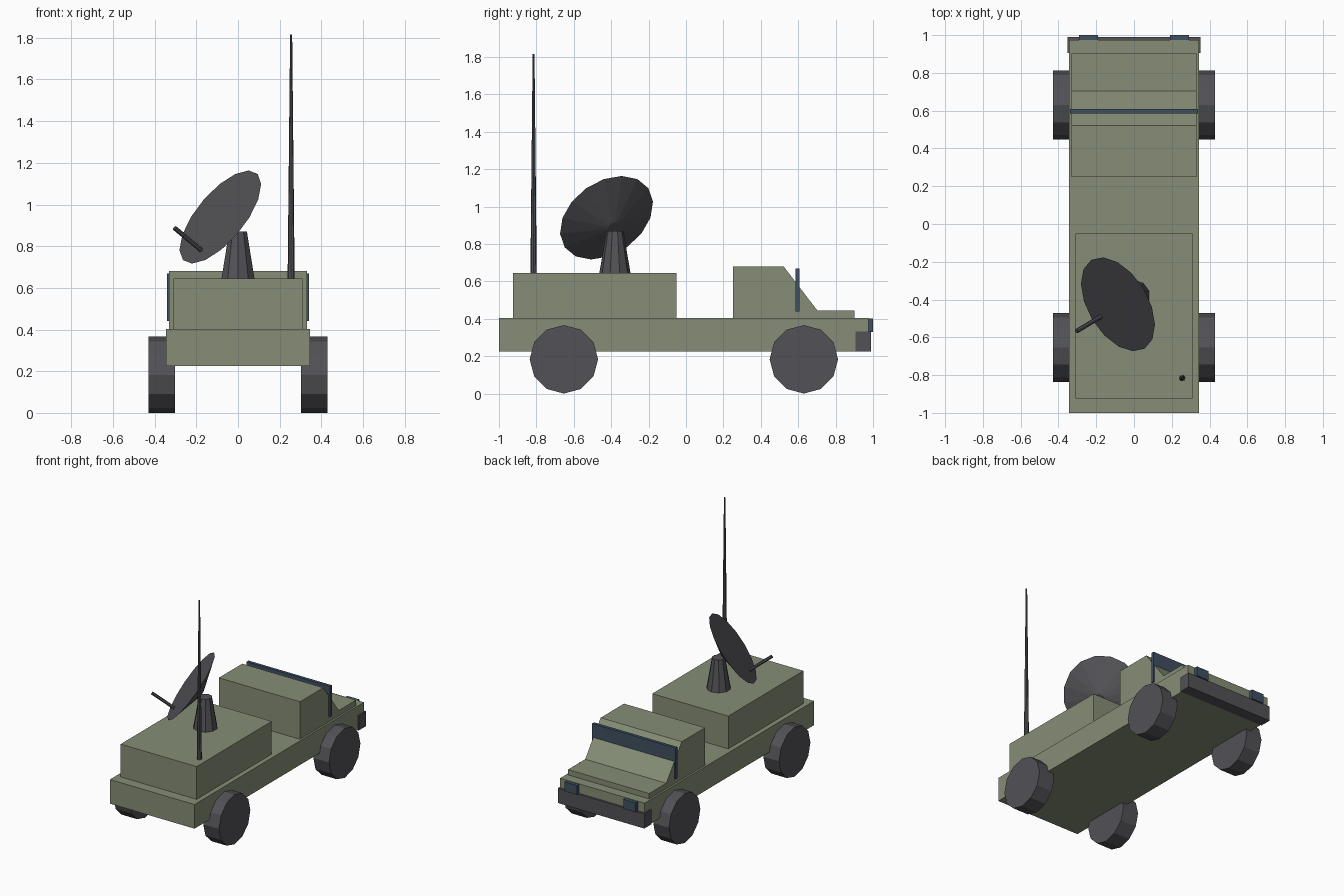
import bpy, bmesh
from math import pi
from mathutils import Vector, Matrix

if "Cube" in bpy.data.objects:
    bpy.data.objects.remove(bpy.data.objects["Cube"])


def material(name, rgb):
    m = bpy.data.materials.new(name)
    m.diffuse_color = (*rgb, 1)
    m.use_nodes = True
    m.node_tree.nodes["Principled BSDF"].inputs["Base Color"].default_value = m.diffuse_color
    return m


GREEN = material("olive_paint", (0.24, 0.27, 0.18))
DARK = material("dark_rubber_metal", (0.085, 0.085, 0.095))
GLASS = material("blue_glass", (0.05, 0.08, 0.12))


def finish(name, bm, mat):
    bmesh.ops.recalc_face_normals(bm, faces=bm.faces)
    me = bpy.data.meshes.new(name)
    bm.to_mesh(me)
    bm.free()
    me.materials.append(mat)
    ob = bpy.data.objects.new(name, me)
    bpy.context.collection.objects.link(ob)
    return ob


def box(name, x, y, z, mat):
    """Box from (min, max) ranges."""
    bm = bmesh.new()
    size = [r[1] - r[0] for r in (x, y, z)]
    mid = [(r[0] + r[1]) / 2 for r in (x, y, z)]
    bmesh.ops.create_cube(bm, size=1, matrix=Matrix.Translation(mid) @ Matrix.Diagonal((*size, 1)))
    return finish(name, bm, mat)


def cone(name, start, end, r1, r2, sides, mat, spin=0.0):
    """Capped cone or cylinder between two points."""
    a, b = Vector(start), Vector(end)
    d = b - a
    bm = bmesh.new()
    rot = d.to_track_quat('Z', 'Y').to_matrix().to_4x4()
    bmesh.ops.create_cone(bm, cap_ends=True, segments=sides, radius1=r1, radius2=r2, depth=d.length,
                          matrix=Matrix.Translation((a + b) / 2) @ rot @ Matrix.Rotation(spin, 4, 'Z'))
    return finish(name, bm, mat)


def extrude_profile(name, profile, half_width, mat):
    """Side profile (y, z) extruded across x."""
    bm = bmesh.new()
    face = bm.faces.new([bm.verts.new((-half_width, y, z)) for y, z in profile])
    new = bmesh.ops.extrude_face_region(bm, geom=[face])["geom"]
    bmesh.ops.translate(bm, vec=(2 * half_width, 0, 0),
                        verts=[v for v in new if isinstance(v, bmesh.types.BMVert)])
    return finish(name, bm, mat)


# Chassis and equipment shelter
box("chassis_body", (-0.345, 0.345), (-1, 0.975), (0.225, 0.403), GREEN)
box("equipment_shelter", (-0.31, 0.31), (-0.925, -0.05), (0.403, 0.645), GREEN)

# Cab with sloping front and hood
extrude_profile("cab", [(0.25, 0.403), (0.25, 0.68), (0.522, 0.68),
                        (0.703, 0.443), (0.902, 0.443), (0.902, 0.403)], 0.331, GREEN)
box("windscreen", (-0.34, 0.34), (0.585, 0.608), (0.44, 0.668), GLASS)

# Bumper and lights
box("bumper", (-0.353, 0.353), (0.905, 0.99), (0.224, 0.333), DARK)
for s, side in ((-1, "left"), (1, "right")):
    box(f"headlight_{side}", sorted((s * 0.19, s * 0.29)), (0.97, 1.0), (0.33, 0.4), GLASS)
    # Wheels
    for y, end in ((-0.653, "front"), (0.63, "rear")):
        cone(f"wheel_{end}_{side}", (s * 0.302, y, 0.183), (s * 0.43, y, 0.183),
             0.183, 0.183, 12, DARK)

# Dish on its pedestal, with offset feed arm
cone("dish_pedestal", (0, -0.38, 0.64), (0, -0.38, 0.87), 0.084, 0.045, 10, DARK)
aim = Vector((-0.70, -0.42, 0.58)).normalized()
rim = Vector((-0.085, -0.425, 0.94))
cone("dish", rim - aim * 0.085, rim, 0.03, 0.274, 16, DARK)
feed = Vector((-0.175, -0.49, 0.78))
cone("dish_feed", feed - aim * 0.01, feed + aim * 0.185, 0.012, 0.012, 8, DARK)

# Whip antenna
cone("antenna", (0.255, -0.815, 0.64), (0.255, -0.815, 1.815), 0.017, 0.005, 8, DARK)
